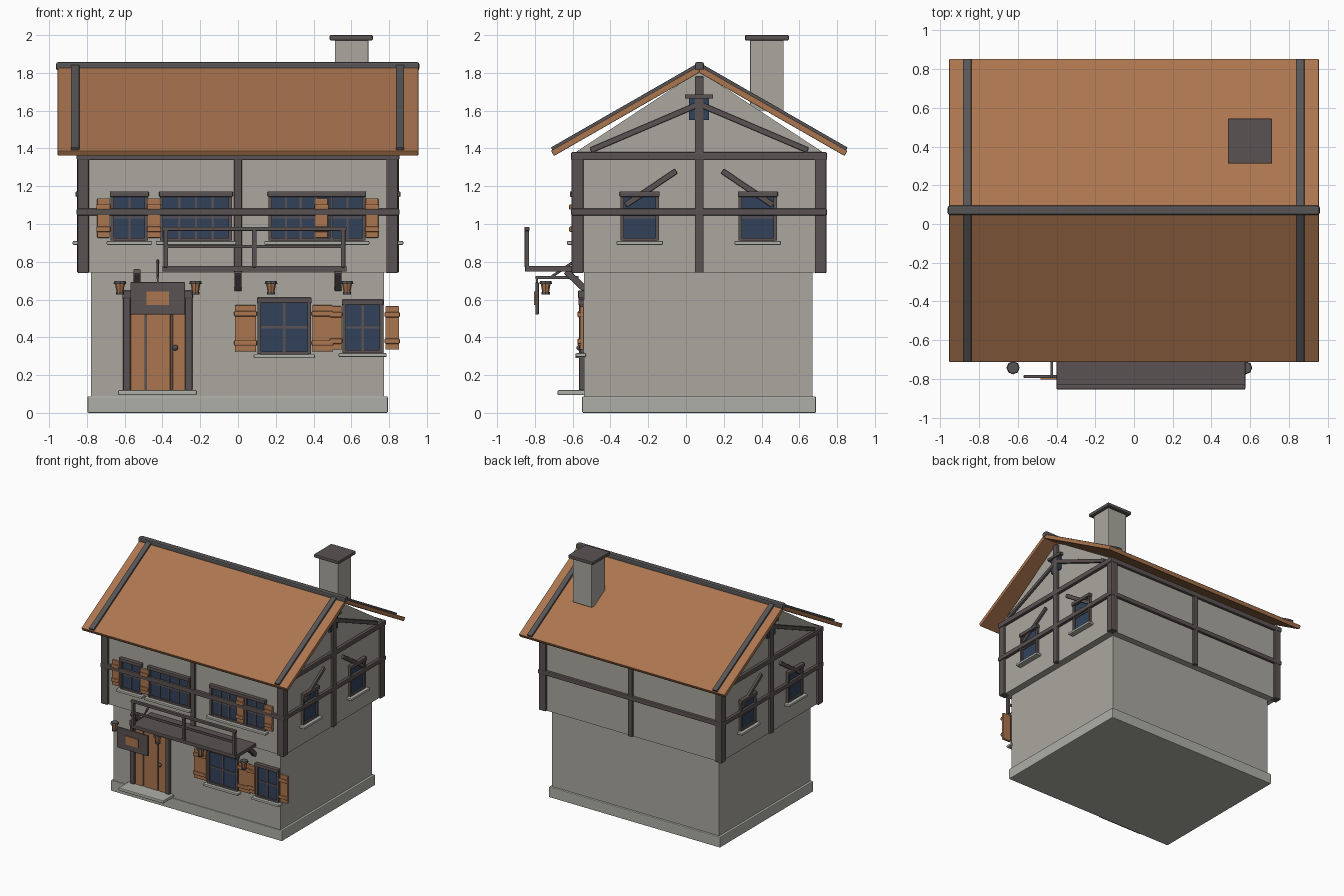
import bpy, bmesh, math
from mathutils import Vector

if "Cube" in bpy.data.objects:
    bpy.data.objects.remove(bpy.data.objects["Cube"])


def mat(name, r, g, b):
    m = bpy.data.materials.new(name)
    m.diffuse_color = (r, g, b, 1)
    m.use_nodes = True
    m.node_tree.nodes["Principled BSDF"].inputs["Base Color"].default_value = m.diffuse_color
    return m


PLASTER = mat("plaster", 0.40, 0.39, 0.345)
STONE = mat("pale stone", 0.43, 0.43, 0.39)
TIMBER = mat("dark timber", 0.105, 0.085, 0.085)
TRIM = mat("grey trim", 0.095, 0.09, 0.09)
ORANGE = mat("orange wood", 0.41, 0.18, 0.08)
GLASS = mat("blue glass", 0.032, 0.055, 0.105)


def finish(bm, name, m, bevel=0.0):
    bmesh.ops.recalc_face_normals(bm, faces=bm.faces)
    if bevel:
        bmesh.ops.bevel(bm, geom=bm.edges[:], offset=bevel, segments=2, affect='EDGES', profile=0.5)
    me = bpy.data.meshes.new(name)
    bm.to_mesh(me)
    bm.free()
    me.materials.append(m)
    ob = bpy.data.objects.new(name, me)
    bpy.context.collection.objects.link(ob)
    return ob


def box(name, x0, x1, y0, y1, z0, z1, m, bevel=0.0):
    bm = bmesh.new()
    bmesh.ops.create_cube(bm, size=1)
    for v in bm.verts:
        v.co = Vector(((x0 + x1) / 2 + v.co.x * (x1 - x0),
                       (y0 + y1) / 2 + v.co.y * (y1 - y0),
                       (z0 + z1) / 2 + v.co.z * (z1 - z0)))
    return finish(bm, name, m, bevel)


def prism(name, profile, x0, x1, m, bevel=0.0):
    """Extrude a (y, z) profile along x."""
    bm = bmesh.new()
    f = bm.faces.new([bm.verts.new((x0, y, z)) for y, z in profile])
    r = bmesh.ops.extrude_face_region(bm, geom=[f])
    for v in r["geom"]:
        if isinstance(v, bmesh.types.BMVert):
            v.co.x = x1
    return finish(bm, name, m, bevel)


def strut(name, p, q, x0, x1, w, m):
    """Slanted beam in the y-z plane from p to q."""
    p, q = Vector(p), Vector(q)
    d = (q - p).normalized()
    n = Vector((-d.y, d.x)) * w / 2
    return prism(name, [p + n, q + n, q - n, p - n], x0, x1, m, 0.005)


def cone(name, x, y, z0, z1, r0, r1, m, n=8):
    bm = bmesh.new()
    bmesh.ops.create_cone(bm, cap_ends=True, segments=n, radius1=r0, radius2=r1, depth=z1 - z0)
    bmesh.ops.translate(bm, verts=bm.verts, vec=(x, y, (z0 + z1) / 2))
    return finish(bm, name, m)


X, YF, YB, YL, RY = 0.83, -0.585, 0.725, -0.54, 0.07


def on_wall(name, wall, u0, u1, z0, z1, d0, d1, m, bevel=0.0):
    """Plate on a wall: u runs along it, d is the distance out of it."""
    if wall in ("front", "lower"):
        y = YF if wall == "front" else YL
        return box(name, u0, u1, y - d1, y - d0, z0, z1, m, bevel)
    s = 1 if wall == "right" else -1
    a, b = sorted((s * (X + d0), s * (X + d1)))
    return box(name, a, b, u0, u1, z0, z1, m, bevel)


def window(wall, u0, u1, z0, z1, bars=1, sill=True):
    f = 0.014
    on_wall("window_glass", wall, u0, u1, z0, z1, -0.01, 0.006, GLASS)
    for a, b in ((u0 - f, u0 + 0.004), (u1 - 0.004, u1 + f)):
        on_wall("window_jamb", wall, a, b, z0 - 0.01, z1, -0.01, 0.02, TIMBER)
    on_wall("window_base", wall, u0, u1, z0 - 0.012, z0 + 0.004, -0.01, 0.018, TIMBER)
    on_wall("window_header", wall, u0 - f - 0.004, u1 + f + 0.004, z1 - 0.004, z1 + 0.025, -0.01, 0.03, TIMBER, 0.005)
    for i in range(bars):
        c = u0 + (u1 - u0) * (i + 1) / (bars + 1)
        on_wall("window_bar", wall, c - 0.006, c + 0.006, z0, z1, 0, 0.013, TIMBER)
    zc = (z0 + z1) / 2
    on_wall("window_crossbar", wall, u0, u1, zc - 0.006, zc + 0.006, 0, 0.012, TIMBER)
    if sill:
        on_wall("window_sill", wall, u0 - 0.035, u1 + 0.035, z0 - 0.032, z0 - 0.012, -0.01, 0.045, STONE, 0.005)


def shutter(wall, u0, u1, z0, z1):
    on_wall("shutter", wall, u0 + 0.004, u1 - 0.004, z0, z1, 0.002, 0.022, ORANGE, 0.004)
    for z in (z0 + 0.045, z1 - 0.045):
        on_wall("shutter_batten", wall, u0, u1, z - 0.014, z + 0.014, 0.015, 0.034, ORANGE, 0.006)


# Walls
box("plinth", -0.797, 0.793, -0.55, 0.688, 0, 0.088, STONE, 0.006)
box("lower_wall", -0.777, 0.773, YL, 0.67, 0.08, 0.75, PLASTER)
box("upper_wall", -X, X, YF, YB, 0.742, 1.37, PLASTER)
prism("gable_wall", [(-0.6, 1.37), (0.74, 1.37), (RY, 1.81)], -X, X, PLASTER)

# Timber frame
for x0, x1 in ((-0.85, -0.79), (0.785, 0.847)):
    for y0, y1 in ((-0.605, -0.543), (0.682, 0.743)):
        box("corner_post", x0, x1, y0, y1, 0.74, 1.36, TIMBER, 0.006)
for z0, z1, e in ((1.338, 1.38, 0.853), (1.045, 1.082, 0.849)):
    for y in (YF - 0.002, YB):
        box("long_beam", -e, e, y - 0.021, y + 0.021, z0, z1, TIMBER, 0.006)
    for x in (-X, X):
        box("side_beam", x - 0.024, x + 0.024, -0.608, 0.746, z0, z1, TIMBER, 0.006)
for y in (YF, YB):
    box("middle_post", -0.02, 0.02, y - 0.018, y + 0.018, 0.74, 1.35, TIMBER, 0.005)
for s in (-1, 1):
    x0, x1 = s * X - 0.018, s * X + 0.018
    box("gable_post", x0 - 0.004, x1 + 0.004, RY - 0.023, RY + 0.023, 0.742, 1.78, TIMBER, 0.005)
    for k in (-1, 1):
        strut("gable_brace", (RY + k * 0.575, 1.39), (RY, 1.635), x0, x1, 0.03, TIMBER)
        strut("wall_brace", (RY + k * 0.39, 1.10), (RY + k * 0.122, 1.28), x0, x1, 0.03, TIMBER)

# Roof slopes, edge strips and ridge
th = math.atan2(0.45, 0.785)
for k in (-1, 1):
    def slope(lo, hi, run=0.785):
        c, s = math.cos(th), math.sin(th)
        out = []
        for t, h in ((0, hi), (run, hi), (run, lo), (0, lo)):
            y = t + (h * s if t else 0)
            z = 1.838 - t * 0.45 / 0.785 + (h * c if t else h / c)
            out.append((RY + k * y, z))
        return out
    prism("roof_slope", slope(-0.032, 0.0), -0.955, 0.955, ORANGE, 0.004)
    for x in (-0.862, 0.858):
        prism("roof_strip", slope(-0.005, 0.015, 0.778), x - 0.022, x + 0.022, TRIM, 0.004)
box("ridge_beam", -0.963, 0.96, RY - 0.023, RY + 0.025, 1.812, 1.857, TRIM, 0.011)

# Chimney
box("chimney", 0.513, 0.69, 0.34, 0.517, 1.6, 1.975, PLASTER, 0.004)
box("chimney_cap", 0.485, 0.714, 0.312, 0.545, 1.972, 2.0, TIMBER, 0.006)

# Upper front windows and shutters
window("front", -0.66, -0.49, 0.922, 1.148)
window("front", -0.40, -0.045, 0.922, 1.148, 3)
window("front", 0.175, 0.49, 0.922, 1.148, 3)
window("front", 0.50, 0.66, 0.922, 1.148)
for u in (-0.75, -0.482, 0.405, 0.672):
    shutter("front", u, u + 0.075, 0.927, 1.135)

# Side and gable windows
for wall in ("left", "right"):
    for c in (-0.245, 0.38):
        window(wall, c - 0.088, c + 0.088, 0.922, 1.148, 0)
    on_wall("gable_window_glass", wall, 0.015, 0.122, 1.55, 1.67, -0.01, 0.012, GLASS)
    on_wall("gable_window_header", wall, -0.005, 0.142, 1.665, 1.686, -0.01, 0.032, TIMBER)

# Lower windows and shutters
window("lower", 0.118, 0.372, 0.322, 0.585)
window("lower", 0.568, 0.752, 0.328, 0.575)
for u0, u1, z0, z1 in ((-0.02, 0.1, 0.325, 0.57), (0.39, 0.505, 0.325, 0.57),
                       (0.485, 0.552, 0.335, 0.565), (0.776, 0.857, 0.335, 0.565)):
    shutter("lower", u0, u1, z0, z1)

# Door
for i, (a, b) in enumerate(((-0.568, -0.494), (-0.482, -0.358), (-0.346, -0.278))):
    on_wall("door_plank", "lower", a, b, 0.118, 0.62, -0.01, 0.014, ORANGE, 0.004)
on_wall("door_back", "lower", -0.568, -0.278, 0.118, 0.62, -0.01, 0.006, TIMBER)
for a in (-0.608, -0.28):
    on_wall("door_post", "lower", a, a + 0.038, 0.118, 0.63, -0.01, 0.026, TIMBER, 0.005)
on_wall("door_lintel", "lower", -0.612, -0.238, 0.605, 0.648, -0.01, 0.032, TIMBER, 0.006)
box("door_step", -0.635, -0.218, -0.68, -0.53, 0.094, 0.12, STONE, 0.006)
bm = bmesh.new()
bmesh.ops.create_uvsphere(bm, u_segments=12, v_segments=8, radius=0.015)
bmesh.ops.translate(bm, verts=bm.verts, vec=(-0.332, -0.565, 0.345))
finish(bm, "door_knob", TRIM)

# Balcony
box("balcony_floor", -0.40, 0.575, -0.852, -0.58, 0.748, 0.778, TIMBER, 0.004)
for x in (-0.382, 0.086, 0.556):
    box("railing_post", x - 0.012, x + 0.012, -0.854, -0.83, 0.77, 0.98, TIMBER, 0.004)
box("railing_top", -0.40, 0.575, -0.855, -0.829, 0.963, 0.985, TIMBER, 0.005)
box("railing_middle", -0.385, 0.56, -0.85, -0.834, 0.872, 0.89, TIMBER, 0.004)
for x in (-0.535, 0.0, 0.53):
    strut("bracket", (-0.635, 0.75), (-0.535, 0.655), x - 0.019, x + 0.019, 0.035, TIMBER)

# Hanging sign with its arm
box("sign_board", -0.57, -0.28, -0.797, -0.779, 0.52, 0.692, TIMBER, 0.005)
box("sign_plate", -0.484, -0.365, -0.804, -0.797, 0.57, 0.642, ORANGE)
box("sign_arm", -0.432, -0.418, -0.797, -0.57, 0.71, 0.726, TRIM)
strut("sign_stay", (-0.71, 0.722), (-0.58, 0.81), -0.431, -0.419, 0.014, TRIM)
box("sign_hanger", -0.43, -0.42, -0.793, -0.783, 0.68, 0.72, TRIM)

# Lanterns
for x in (-0.625, -0.225, 0.175, 0.577):
    cone("lantern_body", x, -0.743, 0.638, 0.684, 0.018, 0.026, ORANGE)
    cone("lantern_base", x, -0.743, 0.626, 0.639, 0.022, 0.022, TRIM)
    cone("lantern_cap", x, -0.743, 0.683, 0.697, 0.034, 0.03, TRIM)
